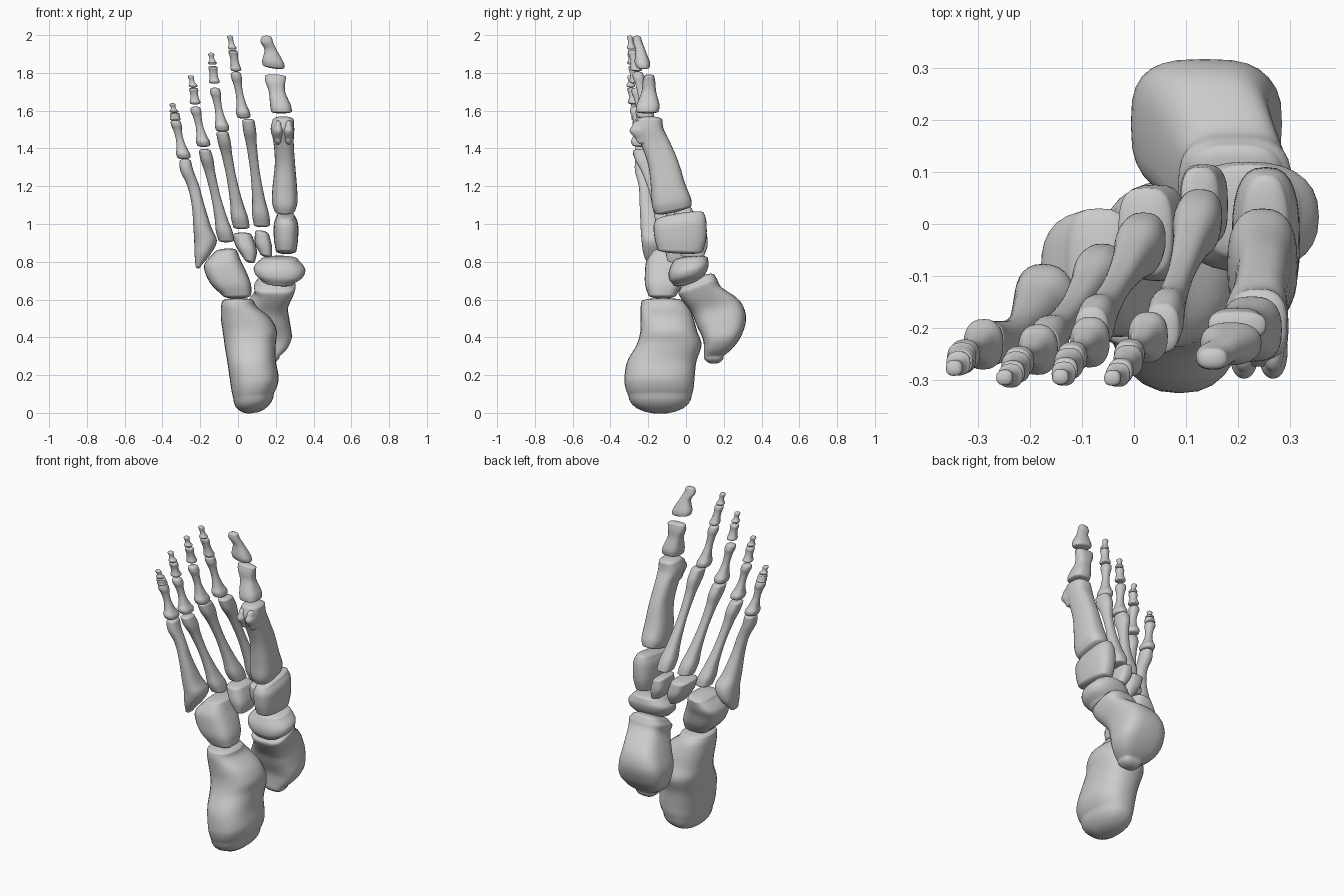
import bpy, bmesh, math

SIDES = 28
CAP = ((.975, .22), (.9, .45), (.75, .68), (.52, .87), (.25, .98))


def sgn_pow(v, e):
    return math.copysign(abs(v) ** e, v)


def catmull(a, b, c, d, t):
    return [0.5 * (2 * q + (r - p) * t + (2 * p - 5 * q + 4 * r - s) * t * t
                   + (3 * q - p - 3 * r + s) * t ** 3) for p, q, r, s in zip(a, b, c, d)]


def loft(name, sections, cap=0.015, power=2.4, low=(0, 0), high=(0, 0), steps=5, low_cap=None):
    """Smooth bone through sections (z, x0, x1, y0, y1); low/high tilt the two ends."""
    s = [sections[0]] + list(sections) + [sections[-1]]
    rows = []
    for i in range(1, len(s) - 2):
        rows += [catmull(*s[i - 1:i + 3], k / steps) for k in range(steps)]
    rows.append(list(sections[-1]))
    rows = [(z, (a + b) / 2, (c + d) / 2, (b - a) / 2, (d - c) / 2) for z, a, b, c, d in rows]

    # rounded end caps
    def capped(row, h):
        z, cx, cy, rx, ry = row
        return [(z + h * f, cx, cy, rx * k, ry * k) for k, f in CAP]
    rows = capped(rows[0], -(low_cap or cap))[::-1] + rows + capped(rows[-1], cap)
    z0, z1 = rows[0][0], rows[-1][0]
    bm = bmesh.new()
    rings = []
    for z, cx, cy, rx, ry in rows:
        t = (z - z0) / (z1 - z0)
        tx, ty = (low[j] * (1 - t) + high[j] * t for j in (0, 1))
        ring = []
        for k in range(SIDES):
            a = 2 * math.pi * k / SIDES
            dx = rx * sgn_pow(math.cos(a), 2 / power)
            dy = ry * sgn_pow(math.sin(a), 2 / power)
            ring.append(bm.verts.new((cx + dx, cy + dy, z + tx * dx + ty * dy)))
        rings.append(ring)
    for r, q in zip(rings, rings[1:]):
        for k in range(SIDES):
            n = (k + 1) % SIDES
            bm.faces.new((r[k], r[n], q[n], q[k]))
    bm.faces.new(rings[0][::-1])
    bm.faces.new(rings[-1])
    for f in bm.faces:
        f.smooth = True
    me = bpy.data.meshes.new(name)
    bm.to_mesh(me)
    bm.free()
    ob = bpy.data.objects.new(name, me)
    bpy.context.collection.objects.link(ob)
    return ob


def long_bone(name, p, q, base, shaft, head, cap=0.012, **kw):
    """Waisted bone from p to q; base and head are (rx, ry), shaft is a radius."""
    sections = []
    for t, wb, wh in ((0, .9, 0), (.1, 1, 0), (.25, .45, 0), (.5, 0, 0), (.75, 0, .25), (.9, 0, 1), (1, 0, .85)):
        c = [a + (b - a) * t for a, b in zip(p, q)]
        r = [shaft * (1 - wb - wh) + base[j] * wb + head[j] * wh for j in (0, 1)]
        sections.append((c[2], c[0] - r[0], c[0] + r[0], c[1] - r[1], c[1] + r[1]))
    return loft(name, sections, cap, **kw)


# Hind foot
loft("heel_bone", [(.09, -.025, .19, -.305, .03), (.13, -.034, .208, -.32, .04),
                   (.18, -.042, .215, -.326, .045), (.27, -.055, .2, -.312, .055),
                   (.36, -.07, .2, -.262, .082), (.43, -.08, .205, -.242, .06),
                   (.5, -.09, .17, -.24, .04), (.56, -.09, .1, -.24, .015),
                   (.59, -.085, .085, -.235, -.01)],
     cap=.018, low=(.15, 0), low_cap=.092)
loft("ankle_bone", [(.3, .09, .22, .095, .2), (.34, .03, .26, .095, .25),
                    (.4, .0, .285, .09, .295), (.48, -.003, .275, .06, .318),
                    (.56, .035, .265, .03, .285), (.63, .085, .293, -.02, .19),
                    (.67, .085, .305, -.04, .165), (.69, .1, .29, -.03, .155)],
     cap=.03, power=3.1, low_cap=.04, high=(0, .4))

# Mid foot
loft("boat_bone", [(.7, .12, .3, -.07, .09), (.73, .09, .345, -.09, .11),
                   (.77, .085, .355, -.09, .12), (.81, .12, .32, -.07, .115)],
     cap=.02, low=(-.1, .25), high=(0, .1))
loft("cuboid_bone", [(.625, -.085, .07, -.2, -.05), (.68, -.14, .068, -.217, -.02),
                     (.75, -.175, .04, -.217, 0), (.8, -.175, .015, -.21, .02),
                     (.85, -.13, -.005, -.18, .03)], cap=.02, power=3, high=(.1, 0))
loft("inner_wedge_bone", [(.86, .2, .31, -.15, .09), (.92, .19, .318, -.165, .108),
                          (1.0, .19, .318, -.172, .108), (1.04, .205, .3, -.16, .095)],
     cap=.018, power=2.7, low=(0, -.05), high=(0, .16))
loft("middle_wedge_bone", [(.84, .115, .18, -.03, .1), (.89, .09, .18, -.04, .115),
                           (.95, .09, .165, -.04, .11)], cap=.015, power=3, low=(-.2, 0), high=(-.2, 0))
loft("outer_wedge_bone", [(.81, .03, .09, -.1, .05), (.87, -.01, .1, -.11, .075),
                          (.94, -.03, .075, -.1, .07)], cap=.015, power=3, low=(-.3, 0))

# Big toe ray
loft("metatarsal_1", [(1.08, .19, .305, -.165, .03), (1.12, .18, .315, -.18, .025),
                      (1.2, .183, .312, -.185, -.005), (1.32, .195, .302, -.2, -.04),
                      (1.43, .188, .295, -.24, -.085), (1.5, .173, .298, -.275, -.118),
                      (1.55, .183, .295, -.262, -.125)], cap=.02, low=(0, .22), power=2.7)
for i, x in enumerate((.212, .268)):
    loft(f"sesamoid_{i + 1}", [(1.45, x - .02, x + .02, -.265, -.18),
                               (1.49, x - .028, x + .028, -.298, -.19),
                               (1.52, x - .022, x + .022, -.285, -.19)], cap=.03, power=2.2)
loft("big_toe_lower", [(1.597, .175, .285, -.265, -.145), (1.63, .17, .28, -.262, -.14),
                       (1.7, .163, .25, -.235, -.158), (1.75, .145, .25, -.23, -.162),
                       (1.78, .143, .255, -.222, -.168)], cap=.012, high=(-.05, 0), power=2.7)
loft("big_toe_tip", [(1.835, .13, .245, -.265, -.19), (1.86, .128, .242, -.272, -.192),
                     (1.92, .14, .207, -.268, -.215), (1.96, .12, .187, -.28, -.23),
                     (1.985, .123, .18, -.28, -.238)], cap=.012, low=(-.15, 0))

# Lesser rays: long bones of the instep (start, end, base radii, shaft, head radii)
META = {2: ((.127, .015, .995), (.055, -.2, 1.545), (.045, .055), .025, (.034, .052)),
        3: ((.018, -.03, .985), (-.082, -.205, 1.48), (.045, .055), .026, (.034, .05)),
        4: ((-.062, -.09, .915), (-.175, -.238, 1.385), (.044, .055), .025, (.034, .046))}
for n, args in META.items():
    long_bone(f"metatarsal_{n}", *args, power=2.5)
loft("metatarsal_5", [(.78, -.225, -.195, -.2, -.13), (.84, -.23, -.145, -.225, -.085),
                      (.91, -.232, -.112, -.235, -.08), (.98, -.236, -.14, -.24, -.12),
                      (1.1, -.245, -.178, -.245, -.165), (1.2, -.268, -.205, -.25, -.185),
                      (1.28, -.305, -.235, -.27, -.187), (1.33, -.31, -.248, -.27, -.187)], cap=.015)

# Lesser toes: start and end points of the lower, middle and tip bones
TOES = {2: ((.03, -.215, 1.57), (-.012, -.255, 1.795), (-.01, -.262, 1.815), (-.027, -.285, 1.915),
            (-.03, -.29, 1.93), (-.042, -.297, 1.99)),
        3: ((-.082, -.225, 1.5), (-.122, -.26, 1.71), (-.125, -.268, 1.75), (-.133, -.282, 1.83),
            (-.135, -.288, 1.85), (-.142, -.295, 1.9)),
        4: ((-.182, -.24, 1.42), (-.225, -.268, 1.61), (-.227, -.275, 1.64), (-.235, -.288, 1.715),
            (-.237, -.292, 1.73), (-.25, -.296, 1.78)),
        5: ((-.287, -.23, 1.355), (-.33, -.255, 1.54), (-.332, -.258, 1.553), (-.335, -.266, 1.583),
            (-.338, -.268, 1.595), (-.347, -.278, 1.633))}
for n, (a, b, c, d, e, f) in TOES.items():
    long_bone(f"toe_{n}_lower", a, b, (.037, .048), .02, (.028, .03))
    long_bone(f"toe_{n}_middle", c, d, (.028, .03), .021 if n < 5 else .026, (.024, .024), cap=.007)
    long_bone(f"toe_{n}_tip", e, f, (.023, .023), .013, (.016, .015), cap=.007)
